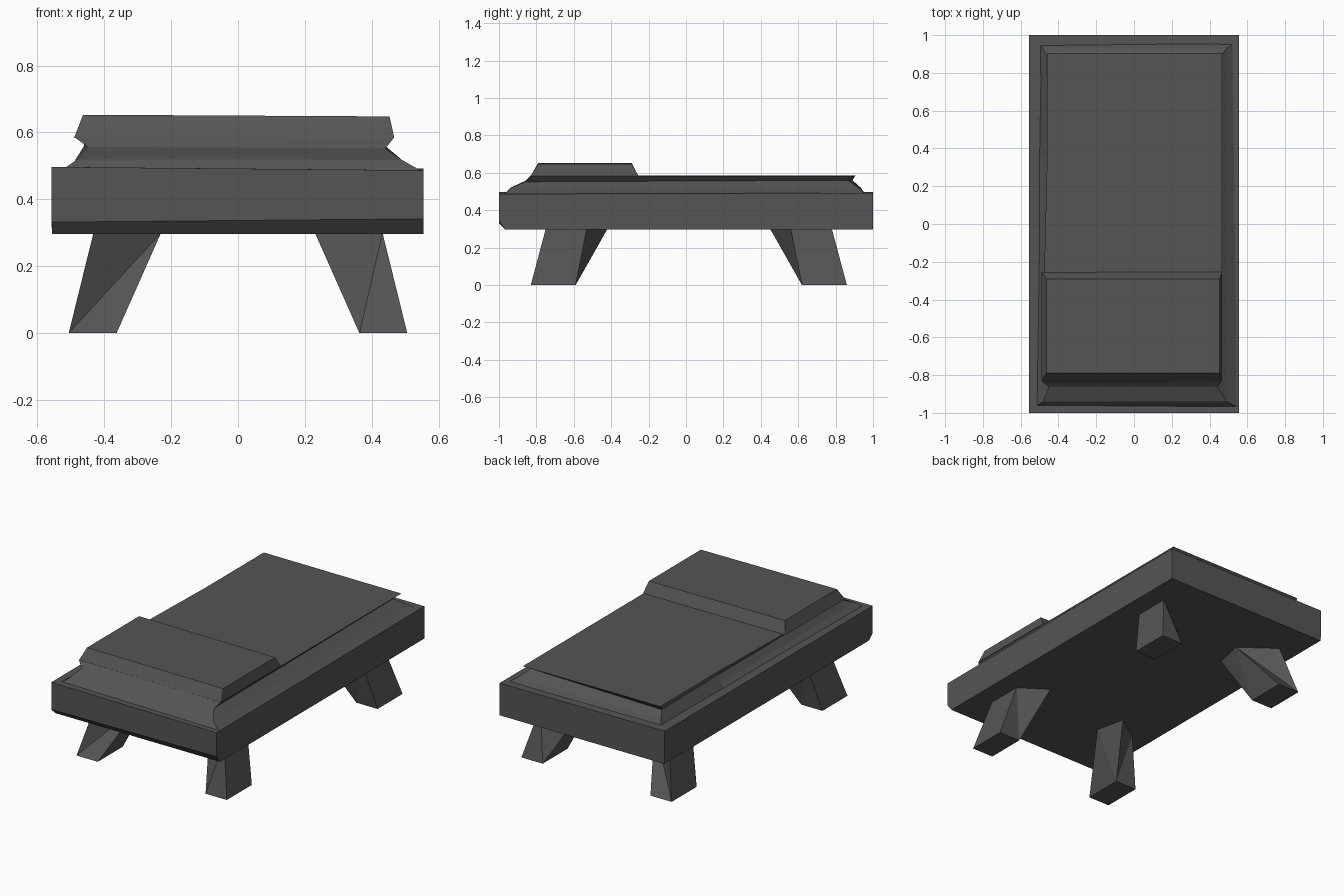
import bpy, bmesh

grey = bpy.data.materials.new("dark grey")
grey.diffuse_color = (0.09, 0.09, 0.09, 1)


def build(name, verts, faces):
    """Flat-shaded mesh object with outward normals."""
    bm = bmesh.new()
    vs = [bm.verts.new(v) for v in verts]
    for f in faces:
        bm.faces.new([vs[i] for i in f])
    bmesh.ops.recalc_face_normals(bm, faces=bm.faces)
    mesh = bpy.data.meshes.new(name)
    bm.to_mesh(mesh)
    bm.free()
    mesh.materials.append(grey)
    obj = bpy.data.objects.new(name, mesh)
    bpy.context.collection.objects.link(obj)
    return obj


def loft(name, rings):
    """Stack rings of equal length and cap both ends."""
    n = len(rings[0])
    verts = [p for r in rings for p in r]
    faces = [list(range(n)), list(range(len(verts) - n, len(verts)))]
    for k in range(len(rings) - 1):
        for i in range(n):
            j = (i + 1) % n
            faces.append([k * n + i, k * n + j, (k + 1) * n + j, (k + 1) * n + i])
    return build(name, verts, faces)


# Bed frame: slab with a rough chamfer under the front edge
loft("bed_frame", [
    [(-0.555, -0.965, 0.297), (0.555, -0.965, 0.297), (0.555, 1, 0.297), (-0.555, 1, 0.297)],
    [(-0.557, -1, 0.332), (0.555, -1, 0.342), (0.555, 1, 0.32), (-0.557, 1, 0.32)],
    [(-0.557, -1, 0.497), (0.555, -1, 0.487), (0.555, 1, 0.493), (-0.557, 1, 0.497)],
])

# Mattress: sloping skirt, pinched waist, overhanging top sheet
loft("mattress", [
    [(-0.53, -0.97, 0.485), (0.55, -0.97, 0.484), (0.535, 0.96, 0.484),
     (-0.50, 0.95, 0.485), (-0.51, 0.35, 0.485)],
    [(-0.48, -0.94, 0.52), (0.49, -0.94, 0.518), (0.49, 0.93, 0.515),
     (-0.485, 0.935, 0.52), (-0.48, 0.35, 0.52)],
    [(-0.45, -0.86, 0.557), (0.44, -0.86, 0.552), (0.44, 0.865, 0.56),
     (-0.46, 0.89, 0.56), (-0.45, 0.35, 0.558)],
    [(-0.49, -0.83, 0.587), (0.465, -0.83, 0.583), (0.465, 0.905, 0.583),
     (-0.46, 0.905, 0.585), (-0.46, 0.35, 0.585)],
])

# Pillow: low tapered block
loft("pillow", [
    [(-0.49, -0.83, 0.584), (0.467, -0.83, 0.584), (0.467, -0.255, 0.584), (-0.49, -0.255, 0.584)],
    [(-0.463, -0.79, 0.653), (0.453, -0.79, 0.648), (0.453, -0.29, 0.648), (-0.463, -0.29, 0.653)],
])

# Splayed legs: square foot twisting into a slanted top
for sy, end, shift in ((-1, "front", 0), (1, "back", 0.03)):
    for sx, side in ((-1, "left"), (1, "right")):
        top = [(0.432, 0.75), (0.23, 0.60), (0.27, 0.42), (0.432, 0.53)]
        foot = [(0.506, 0.83), (0.363, 0.83), (0.363, 0.59), (0.506, 0.59)]
        verts = [(sx * x, sy * (y + shift), z)
                 for ring, z in ((top, 0.3), (foot, 0)) for x, y in ring]
        outer = [[0, 1, 5], [0, 5, 4]] if sx > 0 else [[0, 1, 4], [1, 5, 4]]
        build(f"{end}_{side}_leg", verts, outer + [
            [0, 1, 2, 3], [4, 5, 6, 7], [1, 2, 6], [1, 6, 5],
            [2, 3, 6], [3, 7, 6], [3, 0, 4, 7]])
